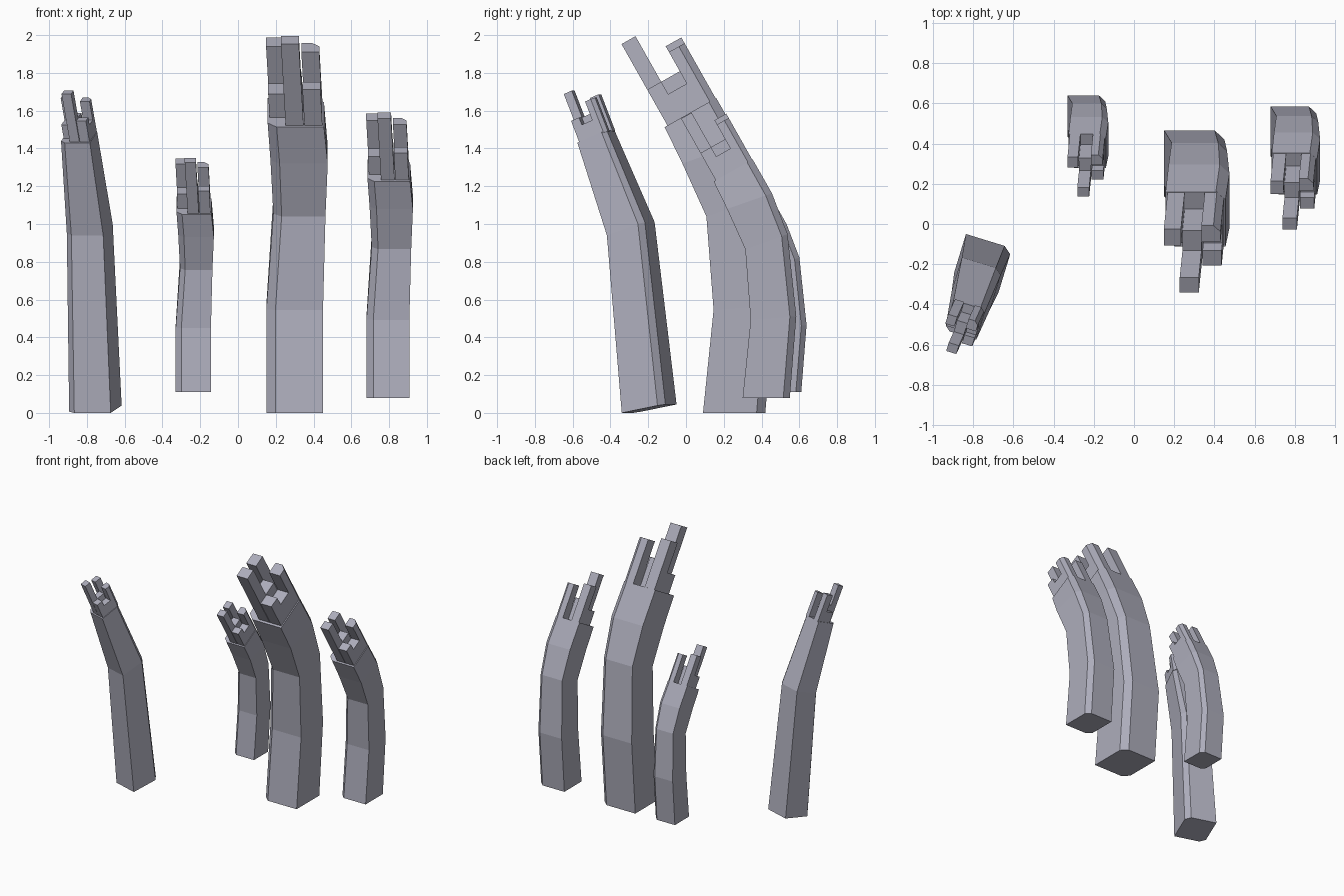
import bpy, bmesh, math
from mathutils import Vector, Matrix

cube = bpy.data.objects.get("Cube")
if cube:
    bpy.data.objects.remove(cube, do_unlink=True)

mat = bpy.data.materials.new("blue_grey_stone")
mat.use_nodes = True
COLOUR = (0.42, 0.42, 0.50, 1)
mat.diffuse_color = COLOUR
mat.node_tree.nodes["Principled BSDF"].inputs["Base Color"].default_value = COLOUR

# Each ring: left x, right x, front (y, z), back (y, z)
CURVED = [
    (0.000, 0.300, (0.00, 0.00), (0.33, 0.00)),
    (0.000, 0.300, (0.056, 0.545), (0.375, 0.57)),
    (0.037, 0.313, (0.018, 1.04), (0.314, 1.145)),
    (0.022, 0.325, (-0.109, 1.32), (0.205, 1.43)),
    (0.007, 0.305, (-0.203, 1.513), (0.07, 1.667)),
]
BENT = [
    (-0.120, 0.120, (-0.115, 0.00), (0.115, 0.045)),
    (-0.105, 0.105, (-0.202, 0.94), (-0.002, 1.01)),
    (-0.083, 0.083, (-0.372, 1.43), (-0.217, 1.495)),
]

# Stepped finger block: columns across, rows front to back, height of each cell
COLS = [(0.01, 0.095), (0.095, 0.19), (0.195, 0.29)]
ROWS = [(0.017, 0.102), (0.102, 0.215), (0.215, 0.31)]
HEIGHTS = [(0, 0.143, 0.37), (0.495, 0.218, 0), (0.218, 0.143, 0.335)]


def loft(bm, loops):
    """Skin a list of point loops and cap both ends."""
    rings = [[bm.verts.new(p) for p in loop] for loop in loops]
    n = len(rings[0])
    for a, b in zip(rings, rings[1:]):
        for i in range(n):
            j = (i + 1) % n
            bm.faces.new((a[i], a[j], b[j], b[i]))
    bm.faces.new(rings[0][::-1])
    bm.faces.new(rings[-1])


def finish(bm, name, matrix):
    bmesh.ops.recalc_face_normals(bm, faces=bm.faces)
    mesh = bpy.data.meshes.new(name)
    bm.to_mesh(mesh)
    bm.free()
    mesh.materials.append(mat)
    obj = bpy.data.objects.new(name, mesh)
    obj.matrix_world = matrix
    bpy.context.collection.objects.link(obj)


def hexagon(ring):
    """Rectangle with two opposite corners cut off."""
    xl, xr, front, back = ring
    f, b = Vector((0, *front)), Vector((0, *back))
    cx, cd = 0.16, 0.14
    corners = [(cx, 0), (1, 0), (1, 1 - cd), (1 - cx, 1), (0, 1), (0, cd)]
    return [f.lerp(b, t) + Vector((xl + (xr - xl) * s, 0, 0)) for s, t in corners]


def build_horn(prefix, rings, matrix):
    # Shaft
    bm = bmesh.new()
    loft(bm, [hexagon(r) for r in rings])
    finish(bm, prefix + "_shaft", matrix)

    # Fingers stand square on the tilted end of the shaft
    xl, xr, front, back = rings[-1]
    origin = Vector((xl, *front))
    depth = (Vector((0, *back)) - Vector((0, *front))).normalized()
    up = Vector((1, 0, 0)).cross(depth)
    k = (xr - xl) / 0.298

    def place(x, v, h):
        return origin + k * (Vector((x - 0.05 * h, 0, 0)) + depth * v + up * h)

    bm = bmesh.new()
    for (x0, x1), heights in zip(COLS, HEIGHTS):
        for (v0, v1), h in zip(ROWS, heights):
            if not h:
                continue
            base = [(x0, v0), (x1, v0), (x1, v1), (x0, v1)]
            if x1 == COLS[-1][1] and v1 == ROWS[-1][1]:
                c = 0.035
                base[2:3] = [(x1, v1 - c), (x1 - c, v1)]
            loft(bm, [[place(x, v, z) for x, v in base] for z in (-0.01, h)])
    finish(bm, prefix + "_fingers", matrix)


# Three curved horns, scaled copies of one another
for prefix, pos, size in [("large", (0.15, 0.09, 0), 1.0),
                          ("medium", (0.68, 0.30, 0.08), 0.757),
                          ("small", (-0.33, 0.405, 0.11), 0.622)]:
    build_horn(prefix, CURVED, Matrix.Translation(pos) @ Matrix.Scale(size, 4))

# One bent horn, turned outward
build_horn("bent", BENT, Matrix.Translation((-0.755, -0.195, 0))
           @ Matrix.Rotation(math.radians(-17), 4, "Z"))
